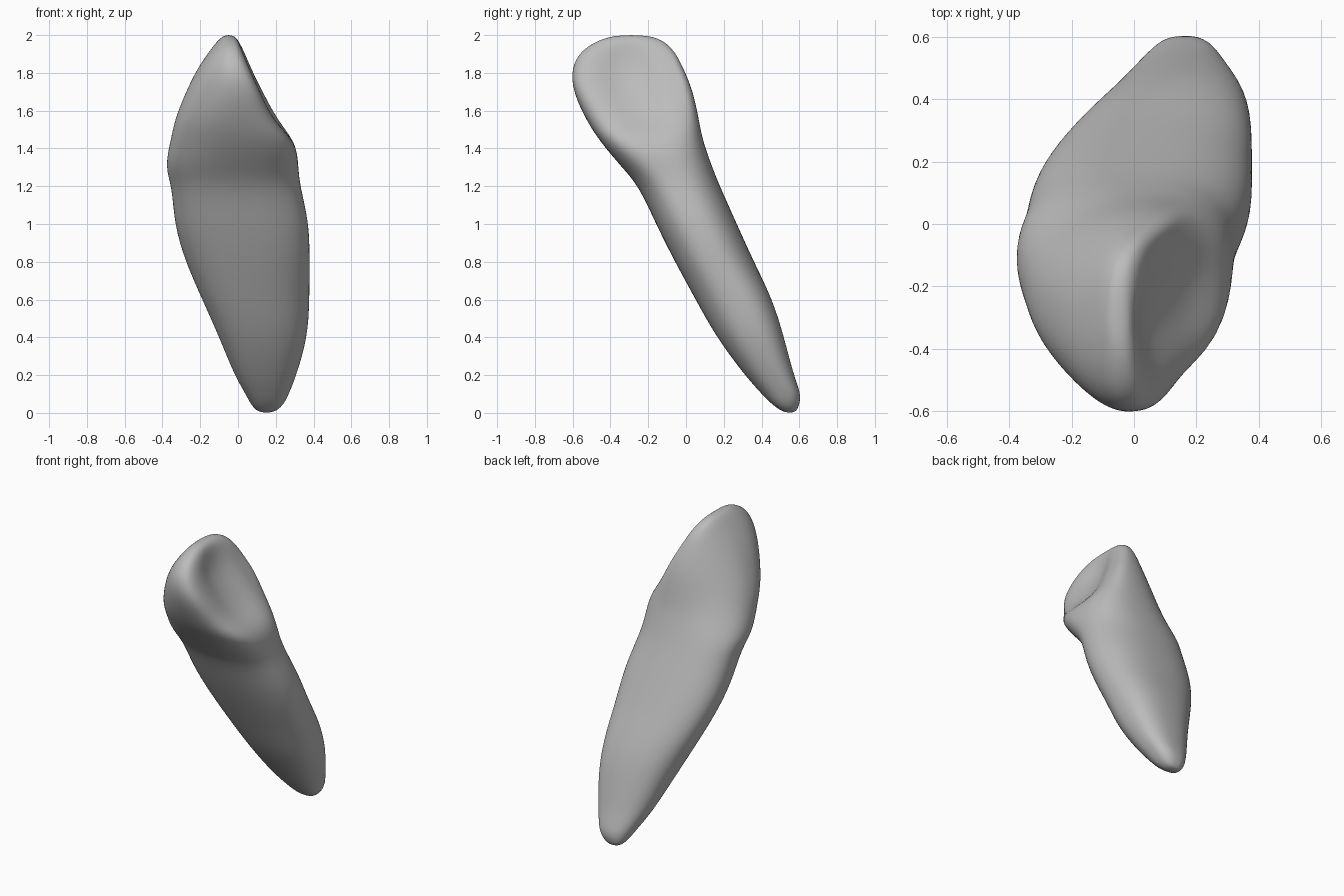
import bpy
import bmesh
import math

SEGMENTS = 32

# Remove the default object
default_cube = bpy.data.objects.get("Cube")
if default_cube:
    bpy.data.objects.remove(default_cube, do_unlink=True)

# Horizontal sections from root tip to biting edge:
# height, x min, x max, y min, y max, shear, bow of both ends towards +x, hollow
SECTIONS = [
    (0, .11, .19, .52, .58, 0, 0, 0),
    (.04, .07, .24, .46, .6, 0, 0, 0),
    (.1, .04, .27, .4, .61, .1, 0, 0),
    (.2, -.02, .31, .31, .57, .1, 0, 0),
    (.4, -.1, .37, .16, .52, .1, 0, 0),
    (.6, -.19, .38, .05, .46, .1, 0, 0),
    (.8, -.28, .38, -.06, .36, 0, 0, 0),
    (1, -.34, .38, -.16, .27, 0, 0, 0),
    (1.2, -.35, .33, -.25, .18, 0, 0, 0),
    (1.3, -.39, .32, -.34, .14, 0, .1, 0),
    (1.44, -.36, .31, -.46, .09, 0, .2, 0),
    (1.55, -.34, .21, -.53, .07, .1, .35, .03),
    (1.7, -.28, .13, -.6, .04, .1, .5, .05),
    (1.82, -.22, .07, -.61, -.01, .1, .5, .05),
    (1.92, -.15, .03, -.56, -.06, .1, .4, .02),
    (1.98, -.1, 0, -.45, -.13, 0, .2, 0),
    (2, -.07, -.03, -.36, -.22, 0, 0, 0),
]


def rounded(value, power=0.84):
    """Slightly squared-off sine or cosine value."""
    return math.copysign(abs(value) ** power, value)


def section_points(z, x_min, x_max, y_min, y_max, shear, bow, hollow):
    """Closed ring within its bounds, sheared, bowed and hollowed on +x."""
    center_x, radius_x = (x_min + x_max) / 2, (x_max - x_min) / 2
    center_y, radius_y = (y_min + y_max) / 2, (y_max - y_min) / 2
    for step in range(SEGMENTS):
        angle = math.tau * step / SEGMENTS
        across = rounded(math.cos(angle))
        along = rounded(math.sin(angle + shear))
        dent = hollow * max(across, 0) * math.exp(-(along / .5) ** 2)
        x = center_x + radius_x * (across + bow * along ** 2) - dent
        yield (min(x, x_max), center_y + radius_y * along, z)


def loft(name, sections, material):
    """Skin the rings, close both ends and smooth the result."""
    bm = bmesh.new()
    rings = [[bm.verts.new(point) for point in section_points(*section)]
             for section in sections]
    for lower, upper in zip(rings, rings[1:]):
        for i in range(SEGMENTS):
            j = (i + 1) % SEGMENTS
            bm.faces.new((lower[i], lower[j], upper[j], upper[i]))
    bm.faces.new(reversed(rings[0]))
    bm.faces.new(rings[-1])
    for face in bm.faces:
        face.smooth = True
    mesh = bpy.data.meshes.new(name)
    bm.to_mesh(mesh)
    bm.free()
    mesh.materials.append(material)
    obj = bpy.data.objects.new(name, mesh)
    bpy.context.collection.objects.link(obj)
    smoothing = obj.modifiers.new("Smoothing", "SUBSURF")
    smoothing.levels = smoothing.render_levels = 2
    return obj


# One plain grey material
grey = bpy.data.materials.new("plain grey")
grey.use_nodes = True
color = (.5, .5, .5, 1)
grey.diffuse_color = color
grey.node_tree.nodes["Principled BSDF"].inputs["Base Color"].default_value = color

# Root and crown form one continuous surface
loft("tooth", SECTIONS, grey)
